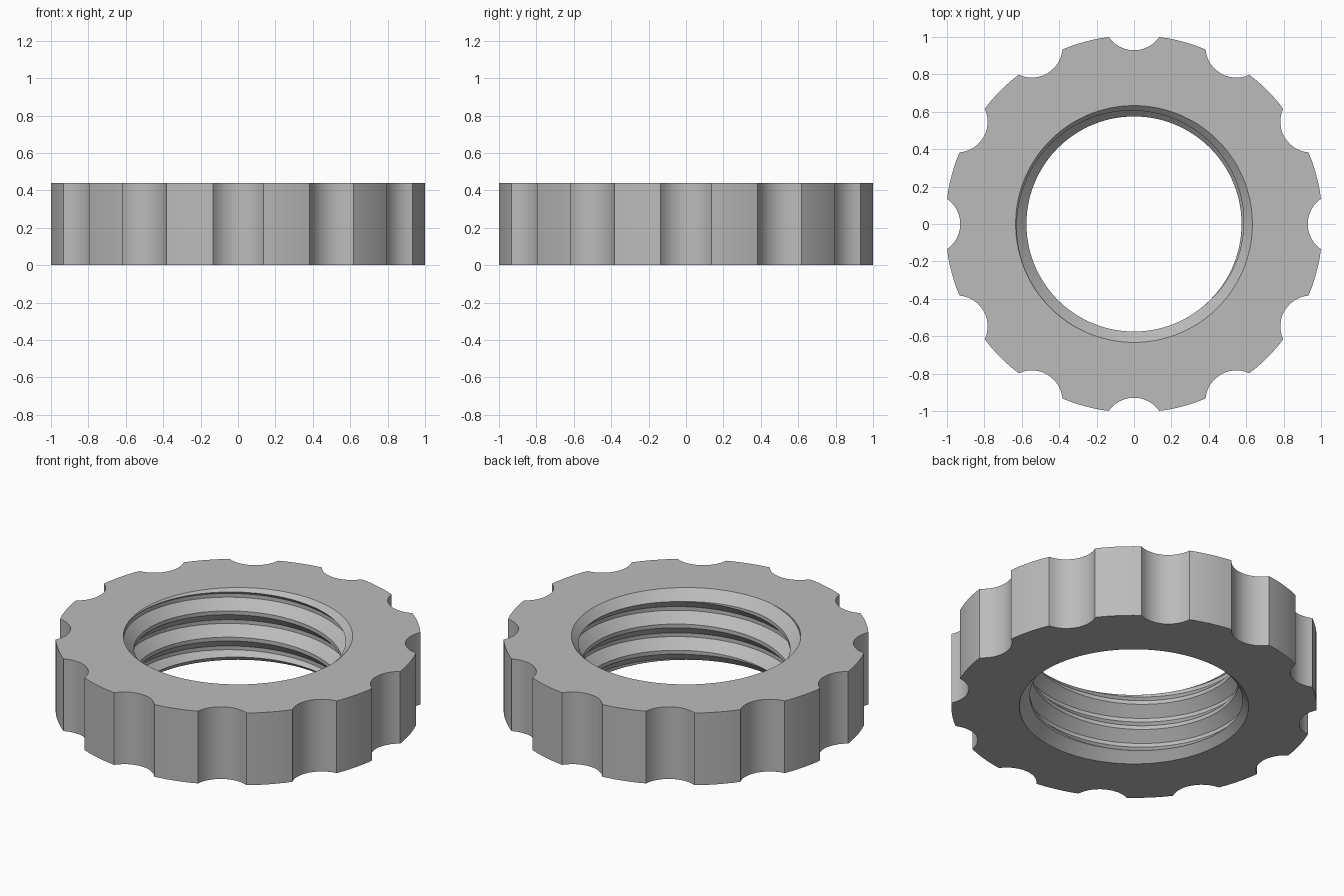
import bpy, bmesh
from math import sin, cos, asin, atan2, hypot, radians, tau

HEIGHT = 0.44          # ring thickness
RIM = 1.009            # outer radius
LOBES = 12             # number of grip scallops
MOUTH, CORE = 0.633, 0.54   # chamfer radii
MINOR, MAJOR = 0.575, 0.632  # thread radii
PITCH = 0.16
STEPS = 144            # segments per thread turn

if "Cube" in bpy.data.objects:
    bpy.data.objects.remove(bpy.data.objects["Cube"])


def make_object(name, bm):
    bmesh.ops.recalc_face_normals(bm, faces=bm.faces[:])
    mesh = bpy.data.meshes.new(name)
    bm.to_mesh(mesh)
    bm.free()
    obj = bpy.data.objects.new(name, mesh)
    bpy.context.collection.objects.link(obj)
    return obj


def scalloped_outline():
    """(angle, radius) pairs around the grip."""
    cut_r, cut_x, half = 0.165, 1.094, 0.135
    sweep, edge = asin(half / cut_r), asin(half / RIM)
    points = []
    for lobe in range(LOBES):
        base = lobe * tau / LOBES
        for i in range(13):
            a = sweep * (i / 6 - 1)
            x, y = cut_x - cut_r * cos(a), cut_r * sin(a)
            points.append((base + atan2(y, x), hypot(x, y)))
        gap = tau / LOBES - 2 * edge
        for i in range(1, 6):
            points.append((base + edge + gap * i / 6, RIM))
    return points


# Grip ring with a chamfered bore
outline = scalloped_outline()
drop = MOUTH - CORE
sections = [(None, 0), (None, HEIGHT), (MOUTH, HEIGHT),
            (CORE, HEIGHT - drop), (CORE, drop), (MOUTH, 0)]
bm = bmesh.new()
loops = [[bm.verts.new(((r or rim) * cos(a), (r or rim) * sin(a), z))
          for a, rim in outline] for r, z in sections]
for i, low in enumerate(loops):
    high = loops[(i + 1) % len(loops)]
    for j in range(len(outline)):
        k = (j + 1) % len(outline)
        bm.faces.new((low[j], low[k], high[k], high[j]))
ring = make_object("threaded_grip_ring", bm)

# Threaded rod that cuts the internal thread
flank = MAJOR - MINOR
flat = PITCH / 2 - flank
profile = [(0, MINOR), (flat, MINOR), (flat + flank, MAJOR), (2 * flat + flank, MAJOR)]
start, turns = 0.105 - 3 * PITCH, 7
bm = bmesh.new()
columns = []
for j in range(STEPS):
    a = tau * j / STEPS
    rise = start + PITCH * (a - radians(45)) / tau
    columns.append([bm.verts.new((r * cos(a), r * sin(a), rise + t * PITCH + dz))
                    for t in range(turns) for dz, r in profile])
for j, col in enumerate(columns):
    # The last column joins the first one a whole pitch higher
    nxt = columns[j + 1] if j + 1 < STEPS else columns[0][len(profile):]
    for k in range(len(nxt) - 1):
        bm.faces.new((col[k], nxt[k], nxt[k + 1], col[k + 1]))
bottom, top = bm.verts.new((0, 0, -1)), bm.verts.new((0, 0, 1.5))
for e in [e for e in bm.edges if e.is_boundary]:
    apex = top if e.verts[0].co.z > HEIGHT / 2 else bottom
    bm.faces.new((e.verts[0], e.verts[1], apex))
cutter = make_object("thread_cutter", bm)
cutter.hide_render = True

# Cut the thread, then drop the cutter
bpy.ops.object.select_all(action='DESELECT')
bpy.context.view_layer.objects.active = ring
ring.select_set(True)
mod = ring.modifiers.new("thread", 'BOOLEAN')
mod.operation = 'DIFFERENCE'
mod.solver = 'EXACT'
mod.object = cutter
bpy.ops.object.modifier_apply(modifier=mod.name)
bpy.data.objects.remove(cutter)

# Plain grey finish
grey = bpy.data.materials.new("plain_grey")
grey.use_nodes = True
colour = (0.5, 0.5, 0.5, 1)
grey.diffuse_color = colour
grey.node_tree.nodes["Principled BSDF"].inputs["Base Color"].default_value = colour
ring.data.materials.clear()
ring.data.materials.append(grey)
bpy.ops.object.shade_smooth_by_angle(angle=radians(25))
